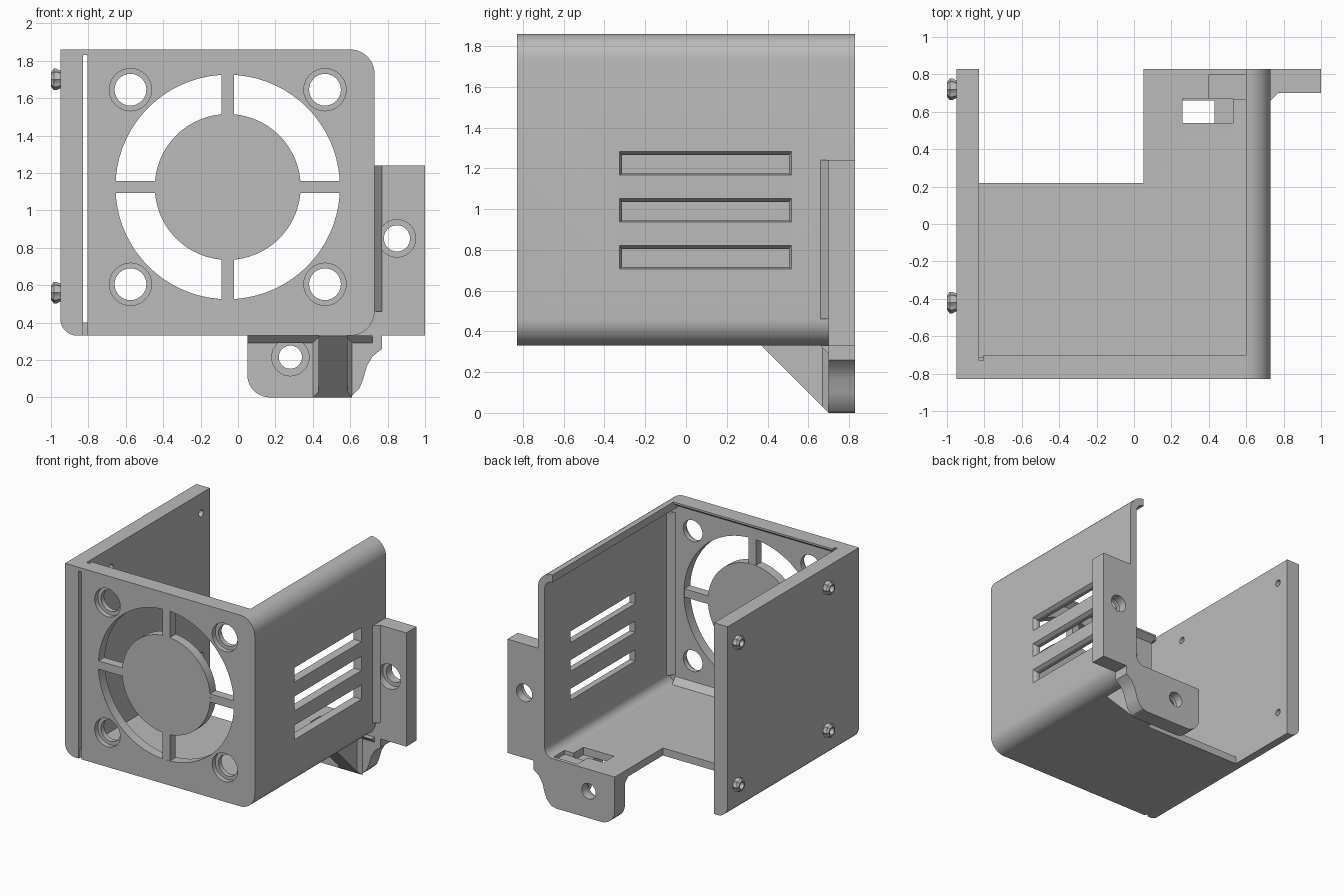
import bpy, bmesh, math
from mathutils import Matrix, Vector

if "Cube" in bpy.data.objects:
    bpy.data.objects.remove(bpy.data.objects["Cube"])

grey = bpy.data.materials.new("plain grey")
grey.use_nodes = True
COLOUR = (0.5, 0.5, 0.5, 1)
grey.diffuse_color = COLOUR
grey.node_tree.nodes["Principled BSDF"].inputs["Base Color"].default_value = COLOUR

AXES = {"x": lambda p, d: (d, p[0], p[1]),
        "y": lambda p, d: (p[0], d, p[1]),
        "z": lambda p, d: (p[0], p[1], d)}


def finish(name, bm):
    bmesh.ops.recalc_face_normals(bm, faces=bm.faces[:])
    mesh = bpy.data.meshes.new(name)
    bm.to_mesh(mesh)
    bm.free()
    mesh.materials.append(grey)
    ob = bpy.data.objects.new(name, mesh)
    bpy.context.collection.objects.link(ob)
    return ob


def loft(name, axis, sections):
    """Join matching outlines, each given as (depth, points), and cap the ends."""
    bm = bmesh.new()
    rings = [[bm.verts.new(AXES[axis](p, d)) for p in pts] for d, pts in sections]
    n = len(rings[0])
    for a, b in zip(rings, rings[1:]):
        for i in range(n):
            j = (i + 1) % n
            bm.faces.new((a[i], a[j], b[j], b[i]))
    bm.faces.new(rings[0])
    bm.faces.new(rings[-1])
    return finish(name, bm)


def prism(name, axis, pts, lo, hi):
    return loft(name, axis, [(lo, pts), (hi, pts)])


def rect(u0, u1, v0, v1):
    return [(u0, v0), (u1, v0), (u1, v1), (u0, v1)]


def box(name, x0, x1, y0, y1, z0, z1):
    return prism(name, "z", rect(x0, x1, y0, y1), z0, z1)


def arc(u, v, r, a0, a1, n=10):
    angles = [math.radians(a0 + (a1 - a0) * i / n) for i in range(n + 1)]
    return [(u + r * math.cos(a), v + r * math.sin(a)) for a in angles]


def circle(u, v, r, n=32):
    return arc(u, v, r, 0, 360, n)[:-1]


def boolean(ob, tool, operation="DIFFERENCE"):
    mod = ob.modifiers.new("cut", "BOOLEAN")
    mod.operation, mod.solver, mod.object = operation, "EXACT", tool
    bpy.context.view_layer.objects.active = ob
    bpy.ops.object.modifier_apply(modifier=mod.name)
    bpy.data.objects.remove(tool)


def screw_hole(ob, x, z, front, back, bore, sink, depth):
    """Through hole with a wider countersunk seat at the front."""
    boolean(ob, prism("bore", "y", circle(x, z, bore), front - 0.05, back + 0.05))
    boolean(ob, prism("seat", "y", circle(x, z, sink), front - 0.05, front + depth))


FRONT, BACK = -0.83, 0.83
BASE, TOP = 0.33, 1.86
RIGHT, R, T = 0.73, 0.13, 0.06
LEFT = -0.805
CX, LOW, HIGH = RIGHT - R, BASE + R, TOP - R

# Front plate with fan opening and corner screw holes
outer = arc(CX, LOW, R, -90, 0) + arc(CX, HIGH, R, 0, 90)
plate = prism("front_plate", "y", [(LEFT, BASE)] + outer + [(LEFT, TOP)], FRONT, -0.75)
FX, FZ = -0.055, 1.125
boolean(plate, prism("opening", "y", circle(FX, FZ, 0.6, 72), -0.9, -0.7))
for sx in (-1, 1):
    for sz in (-1, 1):
        screw_hole(plate, FX + sx * 0.52, FZ + sz * 0.52, FRONT, -0.75, 0.085, 0.113, 0.04)

# Fan guard: hub disc and four spokes
prism("fan_hub", "y", circle(FX, FZ, 0.39, 64), FRONT, -0.755)
for s in (-1, 1):
    a, b = sorted((s * 0.385, s * 0.605))
    box("fan_spoke", FX + a, FX + b, FRONT + 0.001, -0.757, FZ - 0.033, FZ + 0.033)
    box("fan_spoke", FX - 0.033, FX + 0.033, FRONT + 0.001, -0.757, FZ + a, FZ + b)

# Floor and right wall as one bent shell with a curled top edge
inner = arc(CX, HIGH, R - T, 90, 0) + arc(CX, LOW, R - T, 0, -90)
shell = prism("floor_and_right_wall", "y",
              [(-0.83, BASE)] + outer + inner + [(-0.83, BASE + T)], -0.75, BACK)
boolean(shell, box("floor_notch", -1, 0.05, 0.22, 1, 0.2, 0.6))
boolean(shell, box("floor_window", 0.26, 0.53, 0.54, 0.67, 0.2, 0.6))
boolean(shell, box("floor_recess", 0.4, 0.61, 0.665, 0.8, 0.36, 0.6))

# Side vents, flared towards the outside
for i in range(3):
    z = 0.71 + i * 0.23
    small, big = rect(-0.315, 0.505, z + 0.005, z + 0.095), rect(-0.33, 0.52, z - 0.005, z + 0.115)
    boolean(shell, loft("vent", "x", [(0.6, small), (0.705, small), (0.735, big), (0.8, big)]))

# Inner corner fillets behind the front plate
prism("top_lip", "x", [(-0.75, TOP), (-0.70, TOP), (-0.70, TOP - 0.015), (-0.75, TOP - 0.05)], LEFT, CX)
prism("floor_fillet", "x", [(-0.75, 0.38), (-0.70, 0.38), (-0.75, 0.44)], LEFT, 0.62)
prism("wall_fillet", "z", [(0.68, -0.75), (0.68, -0.70), (0.62, -0.75)], 0.45, 1.75)

# Left cover plate with a rounded lower edge
cover = prism("left_cover", "y",
              [(-0.83, BASE), (-0.87, BASE)] + arc(-0.86, 0.42, 0.09, 260, 180, 6)
              + [(-0.95, TOP), (-0.83, TOP)], FRONT, BACK)
PEGS = [(y, z) for y in (-0.42, 0.72) for z in (0.56, 1.70)]
for y, z in PEGS:
    boolean(cover, prism("peg_bore", "x", circle(y, z, 0.027, 20), -1.1, -0.7))

# Bridges tying the cover to the front plate
box("upper_bridge", -0.835, -0.80, FRONT, -0.73, 1.83, TOP)
box("lower_bridge", -0.835, -0.80, FRONT + 0.02, -0.71, BASE, 0.40)

# Hollow lobed pegs on the cover
for y, z in PEGS:
    lobed = [(y + (p[0] - y) * k, z + (p[1] - z) * k)
             for i, p in enumerate(circle(y, z, 0.05, 24))
             for k in [1.15 if i % 3 == 0 else 0.95]]
    peg = loft("cover_peg", "x", [(-0.945, circle(y, z, 0.045, 24)), (-0.97, lobed),
                                  (-0.985, lobed), (-1.0, circle(y, z, 0.038, 24))])
    boolean(peg, prism("peg_bore", "x", circle(y, z, 0.027, 20), -1.1, -0.9))

# Side mounting tab
side_tab = box("side_mounting_tab", RIGHT - 0.01, 1.0, 0.70, BACK, BASE, 1.24)
screw_hole(side_tab, 0.85, 0.85, 0.70, BACK, 0.07, 0.1, 0.06)
prism("side_tab_fillet", "z", [(0.725, 0.66), (0.73, 0.66), (0.77, 0.70), (0.725, 0.70)], 0.46, 1.24)

# Web filling the outer corner between wall, floor and tabs
prism("corner_web", "y", [(CX, BASE)] + [(0.77, BASE), (0.77, LOW), (RIGHT, LOW)]
      + arc(CX, LOW, R, 0, -90)[1:-1], 0.70, BACK)

# Lower mounting tab with a swept right edge
sweep = [(0.57, 0), (0.61, 0.01), (0.65, 0.05), (0.67, 0.1), (0.69, 0.17), (0.72, 0.22), (0.77, 0.26)]
low_tab = prism("lower_mounting_tab", "y",
                [(0.05, BASE)] + arc(0.17, 0.12, 0.12, 180, 270) + sweep + [(0.77, BASE)], 0.70, BACK)
screw_hole(low_tab, 0.28, 0.215, 0.70, BACK, 0.062, 0.1, 0.06)
prism("lower_tab_fillet", "x", [(0.66, BASE), (0.70, BASE), (0.70, 0.29)], 0.05, 0.72)

# Gusset bracing the lower tab, slightly wider at its root
loft("gusset", "y", [(0.375, rect(0.43, 0.585, 0.325, BASE)),
                     (0.67, rect(0.43, 0.585, 0.03, BASE)),
                     (0.70, rect(0.40, 0.61, 0.0, BASE))])

# Smooth the rounded surfaces while keeping edges crisp
bpy.ops.object.select_all(action="DESELECT")
for ob in bpy.context.scene.objects:
    if ob.type == "MESH":
        ob.select_set(True)
        bpy.context.view_layer.objects.active = ob
bpy.ops.object.shade_smooth_by_angle(angle=math.radians(25))
